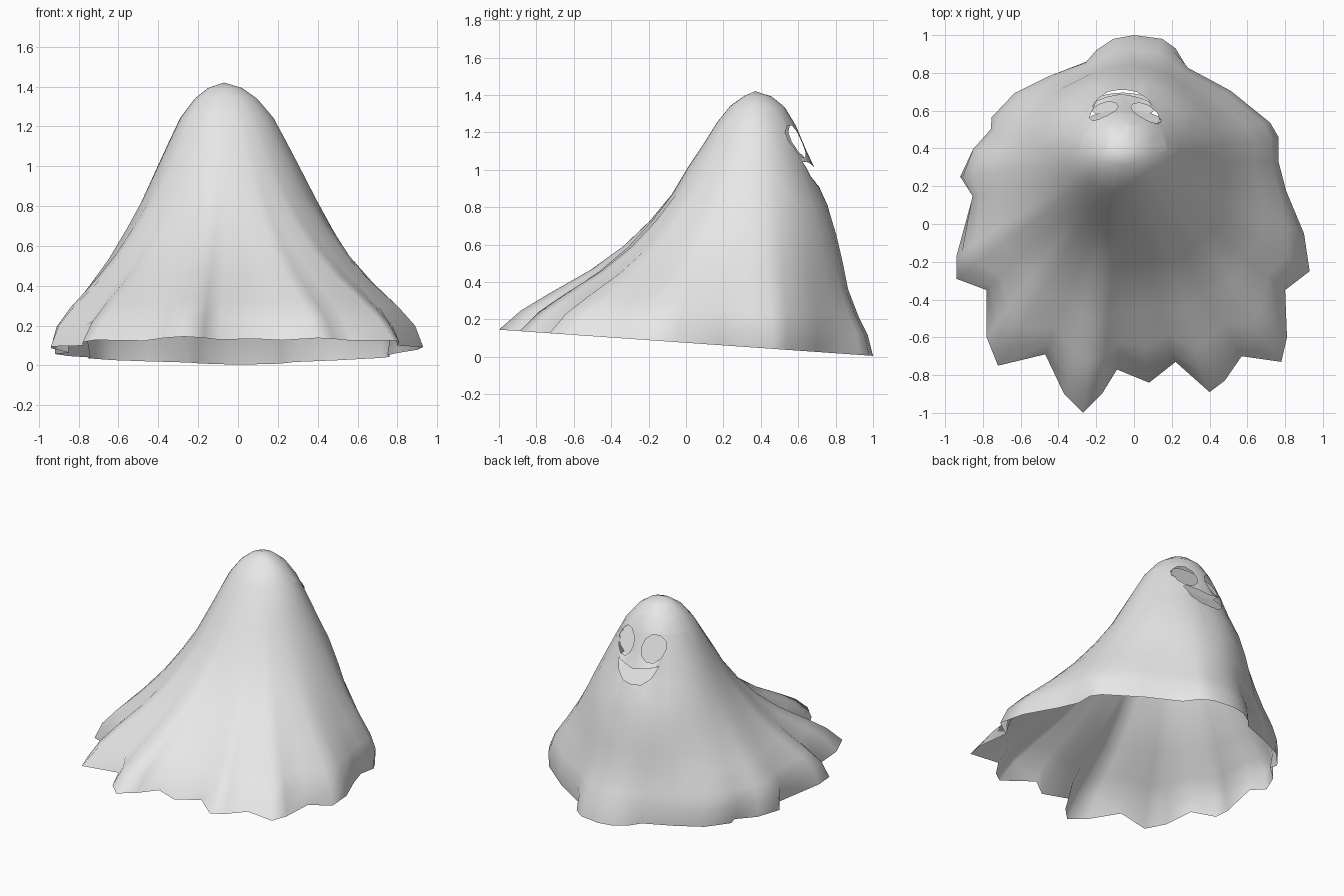
import bpy, bmesh, math
from mathutils import Vector

old = bpy.data.objects.get("Cube")
if old:
    bpy.data.objects.remove(old, do_unlink=True)

# Sheet colour
cloth = bpy.data.materials.new("pale grey cloth")
cloth.use_nodes = True
cloth.diffuse_color = (0.8, 0.8, 0.8, 1)
cloth.node_tree.nodes["Principled BSDF"].inputs["Base Color"].default_value = cloth.diffuse_color

APEX = Vector((-0.07, 0.37))
TOP = 1.42

# Hem outline on the ground plan, clockwise from the back
HEM = [(0, 1), (.15, .98), (.22, .93), (.28, .83), (.5, .7), (.72, .53), (.76, .46),
       (.75, .33), (.8, .18), (.9, -.05), (.93, -.25), (.8, -.35), (.81, -.6), (.78, -.73),
       (.57, -.7), (.48, -.83), (.4, -.89), (.22, -.73), (.08, -.84), (-.09, -.77),
       (-.17, -.9), (-.27, -1), (-.37, -.9), (-.47, -.69), (-.72, -.75), (-.78, -.6),
       (-.78, -.35), (-.94, -.29), (-.94, -.17), (-.85, .16), (-.92, .25), (-.85, .4),
       (-.74, .5), (-.75, .56), (-.63, .69), (-.45, .78), (-.25, .86), (-.2, .92), (-.11, .98)]

# Height fraction of each ring, with its spread towards the back, sides and front
LEVEL = [.98, .94, .87, .78, .68, .57, .46, .35, .25, .15, .08, 0]
BACK = [.14, .25, .345, .43, .5, .615, .695, .755, .8, .885, .96, 1]
SIDE = [.09, .165, .245, .31, .38, .46, .56, .67, .79, .92, .985, 1]
FRONT = [.045, .1, .155, .21, .275, .34, .43, .54, .67, .83, .93, 1]


def smoothed(points, rounds):
    """Average each point with its neighbours around the loop."""
    for _ in range(rounds):
        points = [(points[i - 1] + 2 * p + points[(i + 1) % len(points)]) / 4
                  for i, p in enumerate(points)]
    return points


def spread(direction, k):
    """Blend the three slope profiles by the compass direction."""
    weights = (max(0, direction.y) ** 4, direction.x ** 4, max(0, -direction.y) ** 4)
    values = (BACK[k], SIDE[k], FRONT[k])
    return sum(w * v for w, v in zip(weights, values)) / sum(weights)


def oval(direction, k):
    """Radius of the rounded section used on the upper body."""
    across = SIDE[k] * (1.02 if direction.x > 0 else 0.9)
    along = BACK[k] * 0.63 if direction.y > 0 else FRONT[k] * 1.32
    return 1 / math.hypot(direction.x / across, direction.y / along)


def cut_hole(bm, outline):
    """Clip the back of the head to a convex x-z outline and remove the inside."""
    mid = sum((Vector((x, 0, z)) for x, z in outline), Vector()) / len(outline)
    planes = []

    def inside():
        found = []
        for f in bm.faces:
            c = f.calc_center_median()
            near = c.y > 0.4 and math.hypot(c.x - mid.x, c.z - mid.z) < 0.4
            if near and all((c - p).dot(n) < 0 for p, n in planes):
                found.append(f)
        return found

    for i, (x, z) in enumerate(outline):
        px, pz = outline[i - 1]
        point = Vector((x, 0, z))
        normal = Vector((z - pz, 0, px - x)).normalized()
        if (mid - point).dot(normal) > 0:
            normal.negate()
        faces = inside()
        edges = {e for f in faces for e in f.edges}
        verts = {v for f in faces for v in f.verts}
        bmesh.ops.bisect_plane(bm, geom=faces + list(edges) + list(verts),
                               plane_co=point, plane_no=normal, dist=0.0001)
        planes.append((point, normal))
    bmesh.ops.delete(bm, geom=inside(), context='FACES')


def finish(bm, name):
    """Turn the bmesh into a smooth shaded object."""
    mesh = bpy.data.meshes.new(name)
    bm.to_mesh(mesh)
    bm.free()
    mesh.materials.append(cloth)
    mesh.shade_smooth()
    bpy.context.collection.objects.link(bpy.data.objects.new(name, mesh))


def panel(name, x, y, z, half_width, half_height, slope):
    """Flat oval that leans with the face, just inside the sheet."""
    bm = bmesh.new()
    rim = []
    for s in range(24):
        a = math.tau * s / 24
        rise = half_height * math.sin(a)
        rim.append(bm.verts.new((x - half_width * math.cos(a), y - slope * rise, z + rise)))
    bm.faces.new(rim)
    finish(bm, name)


# Draped sheet: rings lofted from the round crown to the rippled hem
hem = [Vector(p) for p in HEM]
soft = smoothed(hem, 4)
bm = bmesh.new()
crown = bm.verts.new((APEX.x, APEX.y, TOP))
rings = []
for k, h in enumerate(LEVEL):
    ring = []
    roundness = min(1, h / 0.6)
    for rough, calm in zip(hem, soft):
        out = calm.lerp(rough, (1 - h) ** 1.5) - APEX
        way = out.normalized()
        draped = out.length * spread(way, k)
        flat = APEX + way * (draped + (oval(way, k) - draped) * roundness)
        low = 0.075 - 0.07 * rough.y
        ring.append(bm.verts.new((flat.x, flat.y, low + (TOP - low) * h)))
    rings.append(ring)

count = len(hem)
for i in range(count):
    j = (i + 1) % count
    bm.faces.new((crown, rings[0][j], rings[0][i]))
    for upper, lower in zip(rings, rings[1:]):
        bm.faces.new((upper[i], upper[j], lower[j], lower[i]))

# Eye holes
for eye_x in (-0.16, 0.06):
    cut_hole(bm, [(eye_x + 0.076 * math.cos(a), 1.15 + 0.09 * math.sin(a))
                  for a in (math.tau * s / 10 for s in range(10))])

# Smiling mouth hole, cut as two mirrored halves
MOUTH_X, MOUTH_HALF = -0.06, 0.16
for side in (-1, 1):
    cut_hole(bm, [(MOUTH_X + side * MOUTH_HALF * u, z) for u, z in
                  ((1, 1.045), (0, 1.01), (0, 0.91), (0.45, 0.92), (0.8, 0.965))])

# Upper lip pushed out over the mouth
for v in bm.verts:
    u = abs(v.co.x - MOUTH_X) / MOUTH_HALF
    if v.is_boundary and v.co.y > 0.4 and u < 0.9 and abs(v.co.z - 1.01 - 0.035 * u) < 0.004:
        v.co.y += 0.015
finish(bm, "ghost_sheet")

# Panels seen through the eyes and mouth
panel("eye_panel", -0.05, 0.55, 1.15, 0.195, 0.115, 0.44)
panel("mouth_panel", MOUTH_X, 0.624, 1.0, 0.175, 0.11, 0.65)
